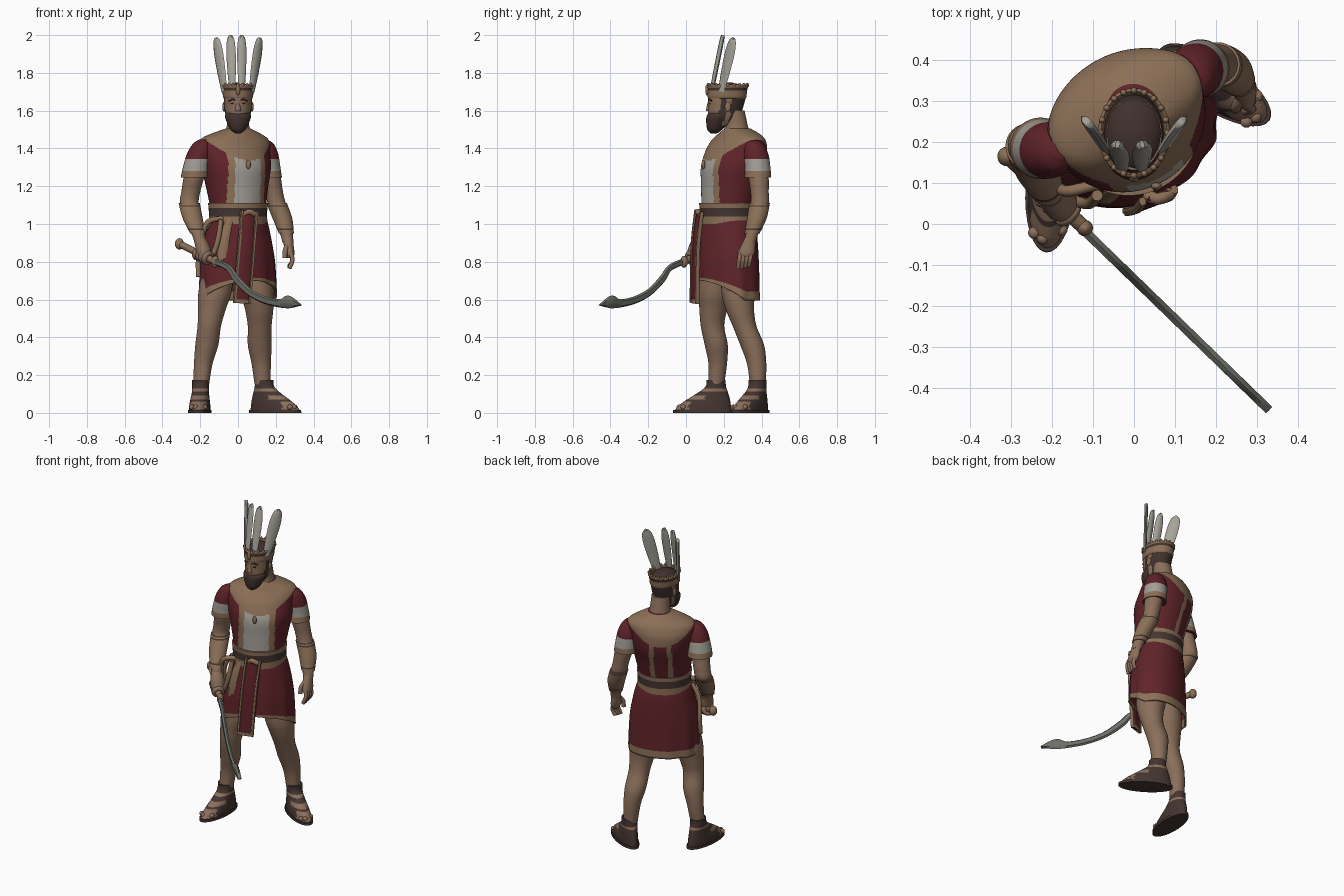
import bpy, bmesh
from math import sin, cos, pi, radians
from mathutils import Vector

cube = bpy.data.objects.get("Cube")
if cube:
    bpy.data.objects.remove(cube, do_unlink=True)


def material(name, *rgb):
    m = bpy.data.materials.new(name)
    m.use_nodes = True
    m.diffuse_color = (*rgb, 1)
    m.node_tree.nodes["Principled BSDF"].inputs["Base Color"].default_value = (*rgb, 1)
    return m


SKIN = material("skin", .26, .16, .105)
TAN = material("tan trim", .26, .16, .095)
RED = material("red cloth", .115, .017, .022)
WHITE = material("white cloth", .37, .35, .31)
LEATHER = material("dark leather", .058, .036, .03)
HAIR = material("dark hair", .052, .031, .026)
STEEL = material("grey steel", .15, .16, .135)
FEATHER = material("pale feather", .38, .365, .32)
BODY_TURN = 29


def spline(rows, steps):
    """Smooth interpolation through tuples of equal length."""
    out, last = [], len(rows) - 1
    for i in range(last):
        a, b, c, d = (rows[min(max(j, 0), last)] for j in range(i - 1, i + 3))
        for k in range(steps):
            t = k / steps
            out.append(tuple(q + t * ((r - p) / 2 + t * (p - 2.5 * q + 2 * r - s / 2
                       + t * (1.5 * (q - r) + (s - p) / 2))) for p, q, r, s in zip(a, b, c, d)))
    return out + [rows[-1]]


def finish(name, bm, mats):
    bmesh.ops.recalc_face_normals(bm, faces=bm.faces)
    mesh = bpy.data.meshes.new(name)
    bm.to_mesh(mesh)
    bm.free()
    obj = bpy.data.objects.new(name, mesh)
    bpy.context.collection.objects.link(obj)
    for m in mats:
        mesh.materials.append(m)
    smooth(obj)
    return obj


def smooth(obj):
    bpy.ops.object.select_all(action="DESELECT")
    obj.select_set(True)
    bpy.context.view_layer.objects.active = obj
    bpy.ops.object.shade_smooth_by_angle(angle=radians(50))


def skin_rings(bm, rings, cap=True):
    """Bridge rings of points; returns the side faces row by row."""
    rings = [[bm.verts.new(p) for p in ring] for ring in rings]
    n = len(rings[0])
    faces = [[bm.faces.new((lo[j], lo[(j + 1) % n], hi[(j + 1) % n], hi[j])) for j in range(n)]
             for lo, hi in zip(rings, rings[1:])]
    if cap:
        bm.faces.new(rings[0])
        bm.faces.new(rings[-1])
    return faces


def loft(name, rows, *mats, rule=None, turn=0, segs=32, steps=6, cap=True):
    """Stack of ellipses (x, y, z, half width, half depth); rule(u, v, z) picks the material."""
    rows = spline([r if len(r) == 5 else (*r, r[-1]) for r in rows], steps)
    c, s = cos(radians(turn)), sin(radians(turn))
    local = [(cos(2 * pi * j / segs), sin(2 * pi * j / segs)) for j in range(segs)]
    bm = bmesh.new()
    faces = skin_rings(bm, [[(x + a * u * c - b * v * s, y + a * u * s + b * v * c, z)
                             for u, v in local] for x, y, z, a, b in rows], cap)
    if rule:
        for row, line in zip(rows, faces):
            for f in line:
                p = f.calc_center_median()
                dx, dy = p.x - row[0], p.y - row[1]
                f.material_index = rule(dx * c + dy * s, dy * c - dx * s, p.z)
    return finish(name, bm, mats)


def strip(name, rows, normal, thick, mat, steps=6, shift=0):
    """Thin lens-section band along (x, y, z, half width)."""
    rows, n = spline(rows, steps), Vector(normal).normalized()
    pts, rings = [Vector(r[:3]) for r in rows], []
    for i, p in enumerate(pts):
        side = (pts[min(i + 1, len(pts) - 1)] - pts[max(i - 1, 0)]).cross(n).normalized()
        w = side * rows[i][3]
        p = p + side * shift
        rings.append([p + w, p + w * .6 + n * thick, p - w * .6 + n * thick,
                      p - w, p - w * .6 - n * thick, p + w * .6 - n * thick])
    bm = bmesh.new()
    skin_rings(bm, rings)
    return finish(name, bm, [mat])


def tube(name, pts, radius, mat):
    cu = bpy.data.curves.new(name, "CURVE")
    cu.dimensions, cu.bevel_depth, cu.bevel_resolution = "3D", radius, 3
    cu.use_fill_caps = True
    path = spline(pts, 5)
    sp = cu.splines.new("POLY")
    sp.points.add(len(path) - 1)
    for q, p in zip(sp.points, path):
        q.co = (*p, 1)
    cu.materials.append(mat)
    bpy.context.collection.objects.link(bpy.data.objects.new(name, cu))


def ball(name, place, size, mat):
    bpy.ops.mesh.primitive_uv_sphere_add(segments=16, ring_count=10, radius=1, location=place)
    obj = bpy.context.object
    obj.name, obj.scale = name, size
    obj.data.materials.append(mat)
    smooth(obj)


# Tunic: collar, front panel and back stripes chosen by position
def tunic_rule(u, v, z):
    if z > 1.335 + 2.9 * u * u:
        return 1
    if v < 0:
        return 2 if abs(u + .01) < .075 else int(abs(u + .01) < .108)
    return int(.04 < abs(u) < .068)


loft("tunic", [(0, .22, 1, .15, .135), (0, .22, 1.08, .15, .135), (-.005, .235, 1.2, .17, .15),
               (-.01, .25, 1.3, .19, .165), (-.02, .265, 1.38, .2, .152),
               (-.02, .275, 1.425, .204, .132), (-.018, .28, 1.455, .187, .113),
               (-.01, .28, 1.48, .135, .095), (0, .273, 1.505, .067, .07)],
     RED, TAN, WHITE, rule=tunic_rule, turn=BODY_TURN, segs=128, steps=10)
loft("belt", [(0, .22, 1, .16, .143), (0, .22, 1.055, .157, .144), (0, .22, 1.11, .162, .147)],
     TAN, LEATHER, rule=lambda u, v, z: 1.04 < z < 1.085, turn=BODY_TURN, segs=64, steps=12)
ball("pendant", (.055, .092, 1.315), (.013, .01, .024), TAN)

# Skirt with a raised front hem, soft folds and a trimmed edge
skirt = loft("skirt", [(0, .22, 1.03, .155, .137), (0, .22, .95, .178, .148),
                       (0, .215, .8, .207, .158), (0, .215, .595, .217, .162)],
             RED, TAN, rule=lambda u, v, z: z < .637, turn=BODY_TURN, segs=96, steps=10, cap=False)
for vert in skirt.data.vertices:
    p = vert.co
    t = max(0, (1 - p.z) / .4)
    forward = max(0, .48 * p.x - .88 * (p.y - .215)) / .16
    p.x += .005 * t * sin(p.y * 70)
    p.z += .1 * t ** 3 * forward
solid = skirt.modifiers.new("thickness", "SOLIDIFY")
solid.thickness = .01

# Hanging sash with borders, side flap and looped cord
facing = (.35, -.94, 0)
sash = [(.06, .07, 1.07, .03), (.045, .05, .88, .042), (.02, .045, .58, .05)]
strip("sash", sash, facing, .008, RED)
for side in (-1, 1):
    edge = [(*r[:3], .009) for r in sash]
    strip("sash_border", edge, facing, .01, TAN, shift=side * .042)
strip("sash_end", [(.021, .045, .6, .05), (.02, .045, .58, .05)], facing, .0095, TAN)
strip("side_flap", [(-.04, .085, 1.03, .02), (-.075, .06, .9, .028), (-.085, .06, .73, .03)],
      (-.1, -1, 0), .01, TAN)
tube("belt_knot", [(.03, .07, 1.05), (.06, .062, 1.065), (.09, .075, 1.05)], .015, TAN)
tube("hip_cord", [(-.08, .1, 1.03), (-.16, .08, 1.01), (-.185, .09, .92), (-.15, .06, .82),
                  (-.11, .05, .9), (-.09, .07, 1.02)], .014, TAN)
tube("hip_cord_tail", [(-.14, .14, 1.02), (-.19, .14, .94), (-.21, .16, .82), (-.21, .15, .72)],
     .013, TAN)

# Neck, head and beard
loft("neck", [(0, .27, 1.47, .07, .07), (0, .265, 1.53, .058, .06), (0, .25, 1.6, .056, .06)], SKIN)
loft("head", [(0, .19, 1.52, .04, .05), (0, .2, 1.56, .062, .08), (0, .21, 1.62, .072, .093),
              (0, .217, 1.68, .075, .1), (0, .22, 1.72, .068, .088)],
     SKIN, HAIR, segs=64, steps=8,
     rule=lambda u, v, z: z > 1.7 or (z > 1.54 and v > .03) or (abs(u) > .055 and -.03 < v < .005))
ball("hair_top", (0, .222, 1.7), (.073, .094, .05), HAIR)
loft("beard", [(0, .147, 1.478, .012, .014), (0, .153, 1.5, .04, .04), (0, .163, 1.54, .06, .056),
               (0, .175, 1.575, .069, .064), (0, .19, 1.605, .05, .05)], HAIR)
loft("nose", [(0, .125, 1.598, .016, .013), (0, .12, 1.605, .016, .014), (0, .126, 1.65, .007, .01)],
     SKIN, segs=16)
for s in (-1, 1):
    ball("eye", (s * .029, .125, 1.638), (.01, .005, .004), HAIR)
    tube("eyebrow", [(s * .012, .12, 1.655), (s * .03, .123, 1.66), (s * .048, .136, 1.652)], .004, HAIR)
    ball("ear", (s * .074, .222, 1.62), (.009, .016, .026), SKIN)

# Crown band, beads and feathers
loft("crown", [(0, .217, 1.665, .075, .099), (0, .217, 1.675, .08, .103), (0, .22, 1.715, .083, .105),
               (0, .222, 1.73, .088, .11), (0, .222, 1.735, .078, .1), (0, .22, 1.69, .072, .094)],
     TAN, LEATHER, rule=lambda u, v, z: 1.707 < z < 1.718, segs=48, steps=4)
for k in range(20):
    a = k * pi / 10
    ball("crown_bead", (.082 * cos(a), .222 + .104 * sin(a), 1.735), (.008, .008, .012), TAN)
ball("crown_jewel", (0, .112, 1.71), (.012, .01, .03), TAN)
for s in (-1, 1):
    for name, base, tip, normal, wide in (
            ("outer_feather", (s * .072, .185, 1.7), (s * .115, .25, 1.985), (s * .72, -.68, 0), 1.3),
            ("inner_feather", (s * .025 - .005, .135, 1.7), (s * .03 - .01, .195, 2.0),
             (s * .25, -1, 0), .95)):
        base, tip = Vector(base), Vector(tip)
        strip(name, [(*base.lerp(tip, t), w * wide) for t, w in
                     ((0, .016), (.3, .023), (.7, .027), (.93, .02), (1, .006))], normal, .009, FEATHER)

# Sleeves: red cap, white band, tan hem
for name, rows in (
        ("right_sleeve", [(-.182, .178, 1.448, .02), (-.19, .178, 1.425, .048), (-.205, .179, 1.37, .066),
                          (-.222, .182, 1.29, .072), (-.228, .185, 1.245, .075)]),
        ("left_sleeve", [(.13, .352, 1.448, .02), (.138, .358, 1.425, .05), (.147, .37, 1.37, .066),
                         (.158, .38, 1.29, .068), (.162, .38, 1.245, .071)])):
    loft(name, rows, RED, WHITE, TAN, steps=12, segs=48,
         rule=lambda u, v, z: 2 if z < 1.28 else int(z < 1.345))

# Arms with bracers
for side, rows in (
        ("right", [(-.215, .18, 1.34, .055), (-.235, .185, 1.24, .054), (-.25, .195, 1.17, .05),
                   (-.258, .19, 1.11, .05), (-.24, .14, 1.03, .047), (-.212, .085, .95, .035),
                   (-.2, .07, .9, .03)]),
        ("left", [(.155, .378, 1.34, .055), (.175, .385, 1.24, .053), (.19, .39, 1.17, .048),
                  (.205, .39, 1.11, .048), (.235, .375, 1.03, .046), (.256, .35, .95, .034),
                  (.265, .338, .9, .029)])):
    loft(side + "_arm", rows, SKIN)
    loft(side + "_bracer", [(x, y, z, r + .006) for x, y, z, r in rows[3:6]], TAN, LEATHER,
         rule=lambda u, v, z: .965 < z < .975 or 1.09 < z < 1.1, steps=10)

# Relaxed left hand
loft("left_hand", [(.263, .34, .93, .027), (.268, .33, .89, .026, .037), (.275, .32, .845, .024, .043),
                   (.277, .315, .82, .015, .03)], SKIN)
for k in range(4):
    y = .288 + .019 * k
    tube("left_finger", [(.277, y, .85), (.288, y - .006, .81), (.272, y - .012, .765 + .004 * k)], .0115, SKIN)
tube("left_thumb", [(.262, .31, .89), (.25, .288, .86), (.248, .282, .82)], .013, SKIN)

# Right fist, grip and curved blade
loft("right_hand", [(-.205, .073, .93, .03), (-.19, .06, .89, .038, .042), (-.178, .048, .84, .04, .042),
                    (-.17, .042, .795, .022)], SKIN)
pommel, guard = Vector((-.31, .165, .895)), Vector((-.12, -.01, .8))
tube("sword_grip", [pommel, pommel.lerp(guard, .5), guard], .018, TAN)
ball("pommel", pommel, (.024, .024, .03), TAN)
ball("guard", guard, (.02, .02, .032), TAN)
grip_turn = (guard - pommel).to_track_quat("Z", "Y").to_euler()
for k in range(4):
    bpy.ops.mesh.primitive_torus_add(location=pommel.lerp(guard, .52 + .09 * k), rotation=grip_turn,
                                     major_radius=.026, minor_radius=.0135,
                                     major_segments=20, minor_segments=10)
    bpy.context.object.name = "right_finger"
    bpy.context.object.data.materials.append(SKIN)
    smooth(bpy.context.object)
profile = [(-.12, .8, .017), (-.05, .767, .018), (-.01, .71, .022), (.06, .64, .02), (.14, .598, .02),
           (.22, .58, .022), (.262, .587, .034), (.3, .58, .022), (.33, .57, .003)]
strip("sword_blade", [(x, -.018 - (x + .12) * .97, z, w) for x, z, w in profile],
      (.7, .72, 0), .011, STEEL)

# Legs
loft("right_leg", [(-.09, .17, .85, .08), (-.12, .155, .65, .088), (-.138, .145, .55, .074),
                   (-.152, .14, .46, .062), (-.165, .16, .36, .061), (-.184, .168, .26, .049),
                   (-.195, .16, .15, .042)], SKIN)
loft("left_leg", [(.08, .27, .85, .08), (.1, .275, .65, .088), (.112, .285, .55, .075),
                  (.115, .31, .46, .063), (.115, .35, .36, .063), (.123, .374, .26, .051),
                  (.13, .38, .15, .042)], SKIN)


# Sandals: sole, strapped foot and ankle cuff
def sandal_rule(u, v, z):
    return int(.018 < z < .06 and v < -.08 or .07 < z < .092 and -.11 < v < -.02 or .115 < z < .13)


for side, x, y, turn in (("right", -.203, .09, -4), ("left", .197, .34, 57)):
    back = Vector((-sin(radians(turn)), cos(radians(turn))))

    def ring(shift, z, a, b):
        return (x + back.x * shift, y + back.y * shift, z, a, b)

    loft(side + "_sole", [ring(0, 0, .062, .16), ring(0, .016, .062, .159)], LEATHER, turn=turn, steps=1)
    loft(side + "_sandal", [ring(0, .012, .056, .152), ring(.01, .04, .055, .138), ring(.032, .075, .05, .11),
                            ring(.055, .11, .045, .077), ring(.068, .14, .045, .054),
                            ring(.07, .175, .046, .05)],
         LEATHER, SKIN, rule=sandal_rule, turn=turn, segs=48, steps=8)
    for k in (-1, 0, 1, 2):
        toe = Vector((x, y)) - back * (.126 - .012 * abs(k)) + Vector((back.y, -back.x)) * (k - .5) * .022
        ball(side + "_toe", (toe.x, toe.y, .03), (.015, .015, .014), SKIN)
